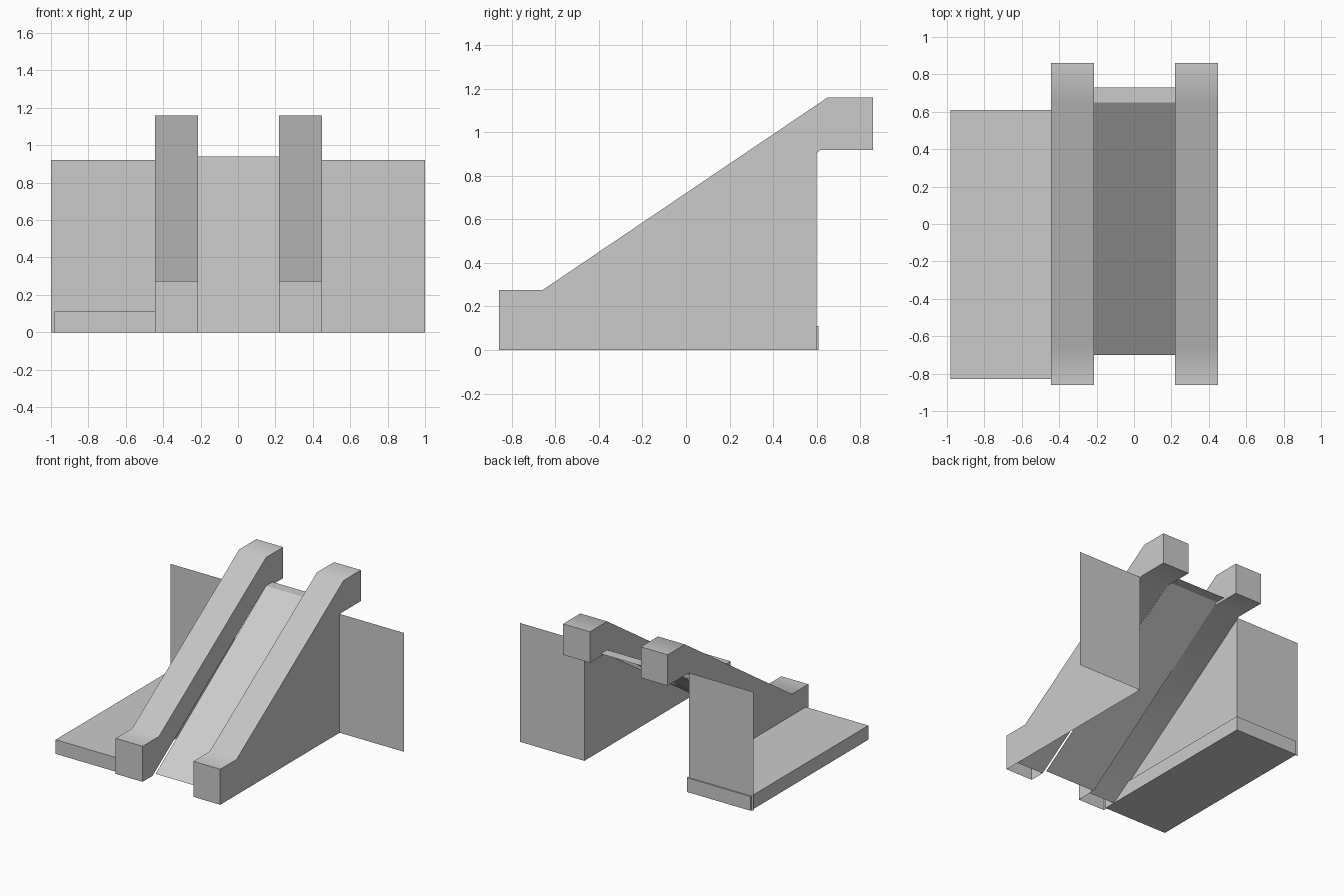
import bpy
import bmesh

if "Cube" in bpy.data.objects:
    bpy.data.objects.remove(bpy.data.objects["Cube"], do_unlink=True)

# One plain grey finish
grey = bpy.data.materials.new("plain grey")
grey.use_nodes = True
colour = (0.6, 0.6, 0.6, 1)
grey.diffuse_color = colour
bsdf = next(n for n in grey.node_tree.nodes if n.type == "BSDF_PRINCIPLED")
bsdf.inputs["Base Color"].default_value = colour


def finish(name, bm):
    mesh = bpy.data.meshes.new(name)
    bm.to_mesh(mesh)
    bm.free()
    mesh.materials.append(grey)
    obj = bpy.data.objects.new(name, mesh)
    bpy.context.collection.objects.link(obj)
    return obj


def sheet(name, points):
    bm = bmesh.new()
    bm.faces.new([bm.verts.new(p) for p in points])
    return finish(name, bm)


def sweep(name, profile, x0, x1, closed=True):
    """Carry a (y, z) profile from x0 to x1, with end caps when closed."""
    bm = bmesh.new()
    a = [bm.verts.new((x0, y, z)) for y, z in profile]
    b = [bm.verts.new((x1, y, z)) for y, z in profile]
    n = len(profile)
    for i in range(n if closed else n - 1):
        j = (i + 1) % n
        bm.faces.new((a[i], b[i], b[j], a[j]))
    if closed:
        bm.faces.new(a[::-1])
        bm.faces.new(b)
        bmesh.ops.recalc_face_normals(bm, faces=bm.faces)
    return bm


# Shared heights and depths
front, back, wall_y = -0.86, 0.86, 0.6
wall_top, toe_y = 0.92, -0.74

# Sloping rails, open beneath the front block
rail_profile = [(front, 0), (front, 0.275), (-0.66, 0.275), (0.65, 1.16),
                (back, 1.16), (back, wall_top), (0.62, wall_top), (toe_y, 0)]

for side, inner, outer, edge in (("left", 0.22, 0.45, 1), ("right", -0.215, -0.445, -1)):
    bm = sweep(side + "_rail", rail_profile, inner, outer)
    base = [f for f in bm.faces if all(v.co.z < 0.001 for v in f.verts)]
    bmesh.ops.delete(bm, geom=base, context="FACES_ONLY")
    rail = finish(side + "_rail", bm)
    bpy.ops.object.select_all(action="DESELECT")
    rail.select_set(True)
    bpy.context.view_layer.objects.active = rail
    bpy.ops.object.shade_smooth_by_angle(angle=0.7)

    # Side wall below the rail, and the panel beside it, both thin sheets
    side_points = [(outer, toe_y, 0), (outer, wall_y, 0), (outer, wall_y, 0.907)]
    sheet(side + "_side_wall", side_points if edge > 0 else side_points[::-1])
    x0, x1 = sorted((outer, edge))
    sheet(side + "_back_panel", [(x0, wall_y, 0), (x1, wall_y, 0),
                                 (x1, wall_y, wall_top), (x0, wall_y, wall_top)])

# Ramp between the rails, with a flat lip at the top
ramp = sweep("ramp", [(-0.7, 0), (0.65, 0.94), (0.73, 0.94)], -0.215, 0.22, closed=False)
bmesh.ops.recalc_face_normals(ramp, faces=ramp.faces)
if sum(f.normal.z for f in ramp.faces) < 0:
    bmesh.ops.reverse_faces(ramp, faces=ramp.faces)
finish("ramp", ramp)

# Low slab on one side
slab = [(-0.83, 0), (-0.83, 0.11), (0.61, 0.11), (0.61, 0)]
finish("floor_slab", sweep("floor_slab", slab, -0.98, -0.435))
